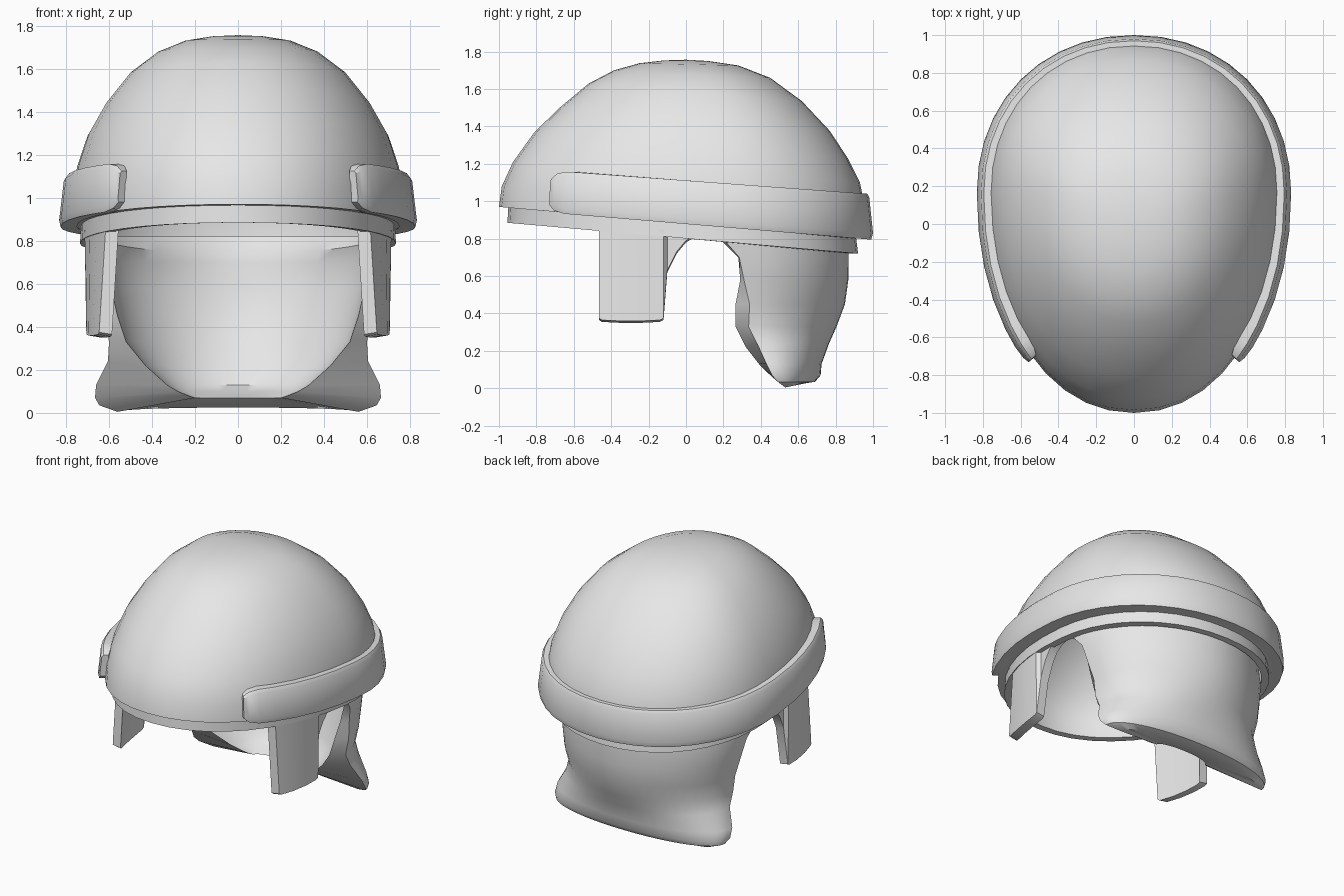
import bpy, bmesh
from math import sin, cos, radians, pi

cube = bpy.data.objects.get("Cube")
if cube:
    bpy.data.objects.remove(cube, do_unlink=True)

grey = bpy.data.materials.new("light grey")
grey.use_nodes = True
grey.diffuse_color = (0.8, 0.8, 0.8, 1)
grey.node_tree.nodes["Principled BSDF"].inputs["Base Color"].default_value = (0.8, 0.8, 0.8, 1)


def power(v, p):
    return abs(v) ** p * (1 if v > 0 else -1)


def egg_point(t, front, back, half_width, z_front, z_back):
    """Point on a tilted egg outline; angle t is measured from the back."""
    mid = front + 0.59 * (back - front)
    c = power(cos(t), 0.95)
    y = mid + c * ((back - mid) if c > 0 else (mid - front))
    k = (y - front) / (back - front) if back > front else 0
    return (half_width * power(sin(t), 0.95), y, z_front + k * (z_back - z_front))


def loft(name, rows, around=False, wrap=True):
    """Skin rows of points; wrapped open lofts get their two ends closed."""
    bm = bmesh.new()
    grid = [[bm.verts.new(p) for p in row] for row in rows]
    m, n = len(grid), len(grid[0])
    for i in range(m if wrap else m - 1):
        a, b = grid[i], grid[(i + 1) % m]
        for j in range(n if around else n - 1):
            k = (j + 1) % n
            bm.faces.new((a[j], a[k], b[k], b[j]))
    if wrap and not around:
        for j in (0, n - 1):
            for i in range(m // 2 - 1):
                bm.faces.new((grid[i][j], grid[i + 1][j],
                              grid[m - 2 - i][j], grid[m - 1 - i][j]))
    bmesh.ops.remove_doubles(bm, verts=bm.verts, dist=0.0005)
    bmesh.ops.recalc_face_normals(bm, faces=bm.faces)
    mesh = bpy.data.meshes.new(name)
    bm.to_mesh(mesh)
    bm.free()
    mesh.materials.append(grey)
    obj = bpy.data.objects.new(name, mesh)
    bpy.context.collection.objects.link(obj)
    bpy.ops.object.select_all(action="DESELECT")
    obj.select_set(True)
    bpy.context.view_layer.objects.active = obj
    bpy.ops.object.shade_smooth_by_angle(angle=radians(38))


circle = [2 * pi * i / 40 for i in range(40)]

# Dome: front y, back y, half width, front z, back z for each ring, rim to crown
dome_rings = [
    (-1.0, .955, .775, .97, .80), (-.985, .957, .772, 1.08, .97),
    (-.925, .93, .748, 1.21, 1.10), (-.81, .865, .70, 1.37, 1.23),
    (-.67, .77, .62, 1.505, 1.375), (-.52, .62, .505, 1.63, 1.535),
    (-.385, .45, .375, 1.70, 1.66), (-.25, .28, .245, 1.738, 1.726),
    (-.12, .12, .12, 1.753, 1.75), (0, 0, 0, 1.757, 1.757)]
underside = (-.95, .91, .73, .966, .80)

# Liner: its rim shows below the dome, and its inside runs smoothly up to the crown
liner_rings = [underside, (-.955, .92, .735, .885, .72), (-.91, .875, .685, .885, .72)]
liner_rings += [(f * .92, b * .92, w * .92, .86 + (zf - .86) * .91, .86 + (zb - .86) * .91)
                for f, b, w, zf, zb in dome_rings]

for name, rings in (("dome", [underside] + dome_rings), ("liner", liner_rings)):
    loft(name, [[egg_point(t, *r) for t in circle] for r in rings], around=True, wrap=False)

# Raised band around the sides and back, with softened front ends
band_section = [
    (-.97, .93, .75, .965, .80), (-1.03, .99, .825, .965, .795),
    (-1.035, 1.0, .832, .99, .83), (-1.02, .98, .81, 1.165, 1.02),
    (-1.0, .97, .795, 1.185, 1.04), (-.95, .92, .74, 1.185, 1.04)]
band_angles = [radians(a) for a in
               [-138, -136, -132] + list(range(-126, 127, 9)) + [132, 136, 138]]
middle = [sum(r[k] for r in band_section) / 6 for k in range(5)]
band_rows = []
for r in band_section:
    row = []
    for i, t in enumerate(band_angles):
        shrink = (0.35, 0.12, 0.0)[min(i, len(band_angles) - 1 - i, 2)]
        row.append(egg_point(t, *[v + shrink * (w - v) for v, w in zip(r, middle)]))
    band_rows.append(row)
loft("side_band", band_rows)

# Neck guard: z, front y, back y, half width, outside going down then inside going up
guard_outer = [
    (.82, .18, .87, .69), (.70, .285, .87, .67), (.58, .31, .868, .645),
    (.45, .34, .85, .62), (.33, .335, .805, .60), (.24, .38, .765, .605),
    (.13, .43, .725, .66), (.07, .46, .72, .665), (.035, .49, .69, .645),
    (.005, .53, .63, .56)]
guard_inner = [
    (.82, .16, .84, .65), (.70, .28, .835, .625), (.58, .29, .825, .59),
    (.45, .265, .80, .56), (.33, .265, .75, .52), (.22, .32, .70, .43),
    (.13, .39, .66, .33), (.10, .42, .60, .28), (.08, .44, .54, .23),
    (.07, .46, .51, .20)]


def guard_row(z, front, back, half_width, lift=0.0):
    row = []
    boxy = 1.06 if z > 0.3 else 0.95
    for i in range(25):
        t = pi * (i / 24 - 0.5)
        row.append((half_width * power(sin(t), boxy),
                    front + (back - front) * abs(cos(t)) ** boxy, z + lift * cos(t)))
    return row


# The inner top edge dips at the back and the bottom edge rises there
outer_rows = [guard_row(*r) for r in guard_outer[:-1]] + [guard_row(*guard_outer[-1], 0.02)]
inner_rows = [guard_row(*guard_inner[0], -0.08)] + [guard_row(*r) for r in guard_inner[1:]]
loft("neck_guard", outer_rows + inner_rows[::-1])

# Cheek flaps with a thin curved web running back to the neck guard
flap_columns = [(-.465, .365), (-.45, .355), (-.35, .35), (-.24, .35), (-.14, .355),
                (-.12, .365), (-.1, .62), (-.05, .72), (0, .78), (.05, .81), (.11, .825)]
for side, label in ((1, "left"), (-1, "right")):
    rows = [[], [], [], []]
    for y, z_low in flap_columns:
        outer = 0.01 + 0.725 * (1 - ((y - 0.15) / 1.12) ** 2) ** 0.5
        if y > -0.11:
            outer -= 0.03
        drift = (0.03 - 0.11 * (y + 0.465)) if y < -0.11 else 0
        for row, x, z in zip(rows, (outer, outer + drift, outer + drift - .06, outer - .06),
                             (.85, z_low + .01, z_low, .85)):
            row.append((side * x, y, z))
    loft(label + "_cheek_flap", rows)
